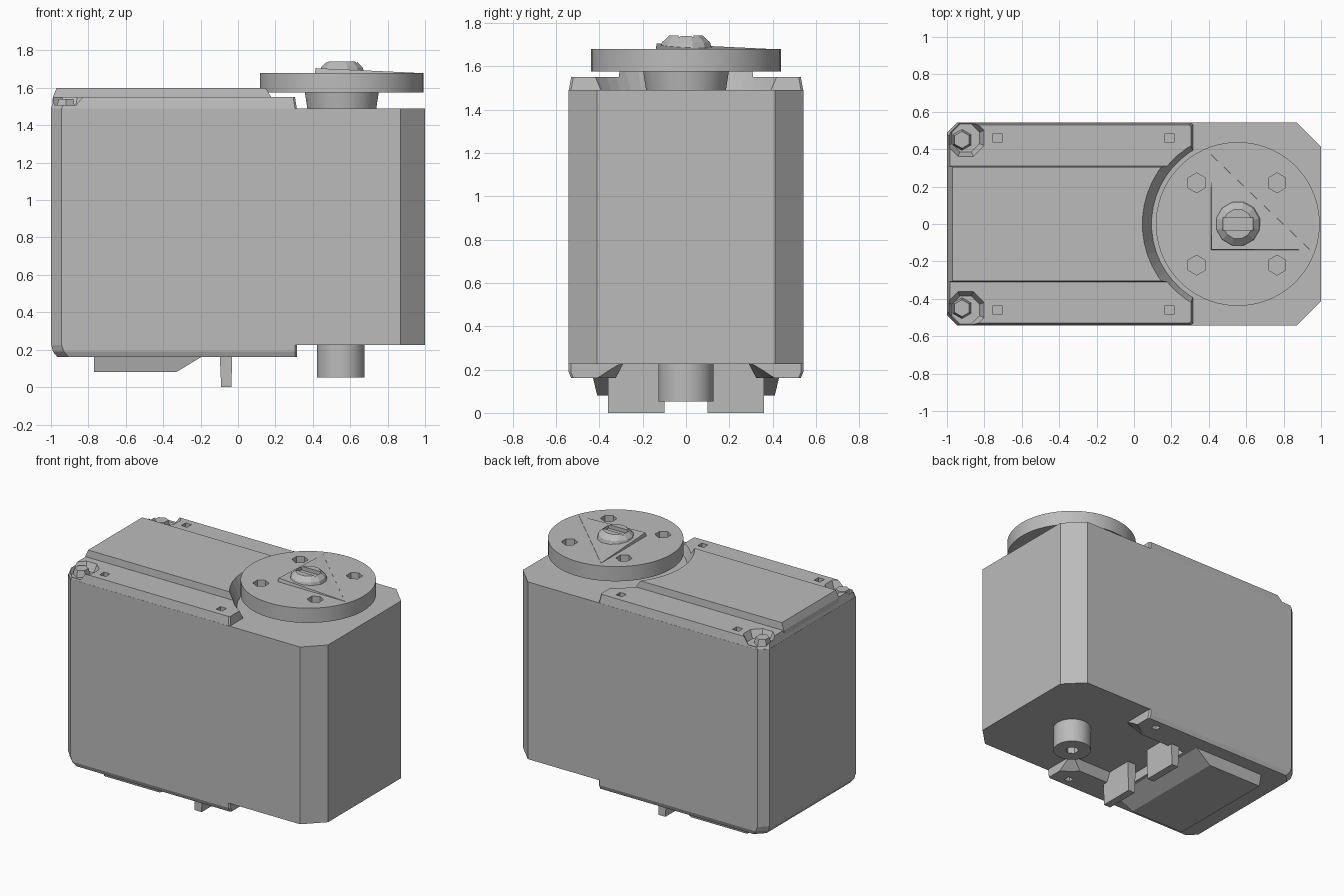
import bpy, bmesh, math
from mathutils import Vector

cube = bpy.data.objects.get("Cube")
if cube:
    bpy.data.objects.remove(cube, do_unlink=True)

grey = bpy.data.materials.new("servo_grey")
grey.use_nodes = True
COLOUR = (0.5, 0.5, 0.5, 1)
grey.diffuse_color = COLOUR
grey.node_tree.nodes["Principled BSDF"].inputs["Base Color"].default_value = COLOUR

AXIS = 0.555  # x of the output shaft


def loft(name, rings):
    """Closed solid through rings of equal point count, bottom to top."""
    bm = bmesh.new()
    loops = [[bm.verts.new(p) for p in ring] for ring in rings]
    bm.faces.new(loops[0][::-1])
    bm.faces.new(loops[-1])
    for low, high in zip(loops, loops[1:]):
        for i in range(len(low)):
            j = (i + 1) % len(low)
            bm.faces.new((low[i], low[j], high[j], high[i]))
    bmesh.ops.recalc_face_normals(bm, faces=bm.faces)
    mesh = bpy.data.meshes.new(name)
    bm.to_mesh(mesh)
    bm.free()
    mesh.materials.append(grey)
    obj = bpy.data.objects.new(name, mesh)
    bpy.context.collection.objects.link(obj)
    return obj


def at(outline, z):
    return [(x, y, z) for x, y in outline]


def rect(x0, x1, y0, y1):
    return [(x0, y0), (x1, y0), (x1, y1), (x0, y1)]


def box(name, x0, x1, y0, y1, z0, z1):
    return loft(name, [at(rect(x0, x1, y0, y1), z) for z in (z0, z1)])


def turned(name, x, y, profile, sides):
    """Round part from (radius, z) steps."""
    steps = [2 * math.pi * (i + 0.5) / sides for i in range(sides)]
    return loft(name, [[(x + r * math.cos(a), y + r * math.sin(a), z)
                        for a in steps] for r, z in profile])


def outline(front, half, back_cut, front_cut, back=-1.0):
    """Rectangle with separate corner cuts at its two ends."""
    side = [(back, half - back_cut), (back + back_cut, half),
            (front - front_cut, half), (front, half - front_cut)]
    return [(x, -y) for x, y in side] + side[::-1]


def cut(target, *cutters):
    for cutter in cutters:
        mod = target.modifiers.new("cut", "BOOLEAN")
        mod.object = cutter
        mod.solver = "EXACT"
        bpy.context.view_layer.objects.active = target
        bpy.ops.object.modifier_apply(modifier=mod.name)
        bpy.data.objects.remove(cutter, do_unlink=True)


def smooth(obj):
    bpy.ops.object.select_all(action="DESELECT")
    obj.select_set(True)
    bpy.context.view_layer.objects.active = obj
    bpy.ops.object.shade_smooth_by_angle(angle=math.radians(30))


# Main case
case = outline(1.0, 0.542, 0.055, 0.13)
loft("case", [at(case, z) for z in (0.225, 1.49)])

# Upper cover: low side ledges with a raised middle, hollowed around the disc
ledge = loft("top_ledge", [at(outline(0.315, 0.542, 0.055, 0.01), 1.485),
                           at(outline(0.305, 0.53, 0.07, 0.01, -0.985), 1.55)])
hollow = [(0.457, 1.48), (0.515, 1.61)]
cut(ledge, turned("hollow", AXIS, 0, hollow, 48))
for s in (-1, 1):
    for x in (-0.73, 0.19):
        cut(ledge, box("pin_hole", x - 0.024, x + 0.024,
                       s * 0.46 - 0.024, s * 0.46 + 0.024, 1.5, 1.6))
    cut(ledge, turned("screw_pocket", -0.9, s * 0.46,
                      [(0.08, 1.495), (0.13, 1.6)], 8))
    turned("top_screw", -0.92, s * 0.45, [(0.06, 1.48), (0.045, 1.54)], 6)

middle = loft("top_cover", [at(rect(-0.995, 0.3, -0.31, 0.31), 1.485),
                            at(rect(-0.99, 0.3, -0.31, 0.31), 1.55),
                            at(rect(-0.97, 0.3, -0.305, 0.305), 1.6)])
cut(middle, turned("hollow", AXIS, 0, hollow, 48))

# Lower cover with two ears around the pivot boss
base = loft("bottom_cover", [at(outline(0.315, 0.53, 0.06, 0.01, -0.965), 0.16),
                             at(outline(0.315, 0.542, 0.06, 0.01, -0.99), 0.19),
                             at(outline(0.315, 0.542, 0.055, 0.01), 0.23)])
cut(base, turned("hollow", AXIS, 0, [(0.49, 0.15), (0.39, 0.226)], 48),
    loft("gap", [at(rect(-0.17, 0.4, -0.33, 0.33), 0.15),
                 at(rect(-0.17, 0.4, -0.29, 0.29), 0.226)]))
for s in (-1, 1):
    cut(base, box("ear_hole", 0.17, 0.215, s * 0.46 - 0.022, s * 0.46 + 0.022, 0.1, 0.2))

# Sloped bulge under the case
loft("bottom_bulge", [at(rect(-0.77, -0.33, -0.41, 0.41), 0.08),
                      at(rect(-0.77, -0.19, -0.43, 0.43), 0.165)])

# Two clip tabs
for side, s in (("right", -1), ("left", 1)):
    y0, y1 = sorted((s * 0.1, s * 0.36))
    loft(side + "_tab", [at(rect(-0.09, -0.035, y0, y1), 0),
                         at(rect(-0.1, -0.03, y0, y1), 0.23)])

# Pivot boss with a small socket
boss = turned("pivot_boss", 0.55, 0, [(0.128, 0.052), (0.128, 0.23)], 32)
cut(boss, turned("socket", 0.55, 0, [(0.045, 0.0), (0.045, 0.12)], 6))
smooth(boss)

# Output shaft collar and drive disc
smooth(turned("shaft_collar", AXIS, 0, [(0.185, 1.485), (0.2, 1.58)], 24))
disc = turned("drive_disc", AXIS, 0, [(0.438, 1.575), (0.438, 1.68)], 64)
for x in (0.335, 0.765):
    for y in (-0.22, 0.22):
        cut(disc, turned("disc_hole", x, y, [(0.053, 1.5), (0.053, 1.8)], 6))
smooth(disc)

# Shallow raised wedge on the disc
loft("disc_wedge", [[(0.41, -0.14, 1.675), (0.95, -0.14, 1.675), (0.41, 0.38, 1.675)],
                    [(0.415, -0.135, 1.705), (0.94, -0.138, 1.681), (0.412, 0.37, 1.681)]])

# Centre screw with a slot
screw = turned("centre_screw", AXIS, 0,
               [(0.125, 1.675), (0.115, 1.71), (0.08, 1.742)], 12)
cut(screw, box("slot", 0.475, 0.635, -0.035, 0.035, 1.715, 1.8))
